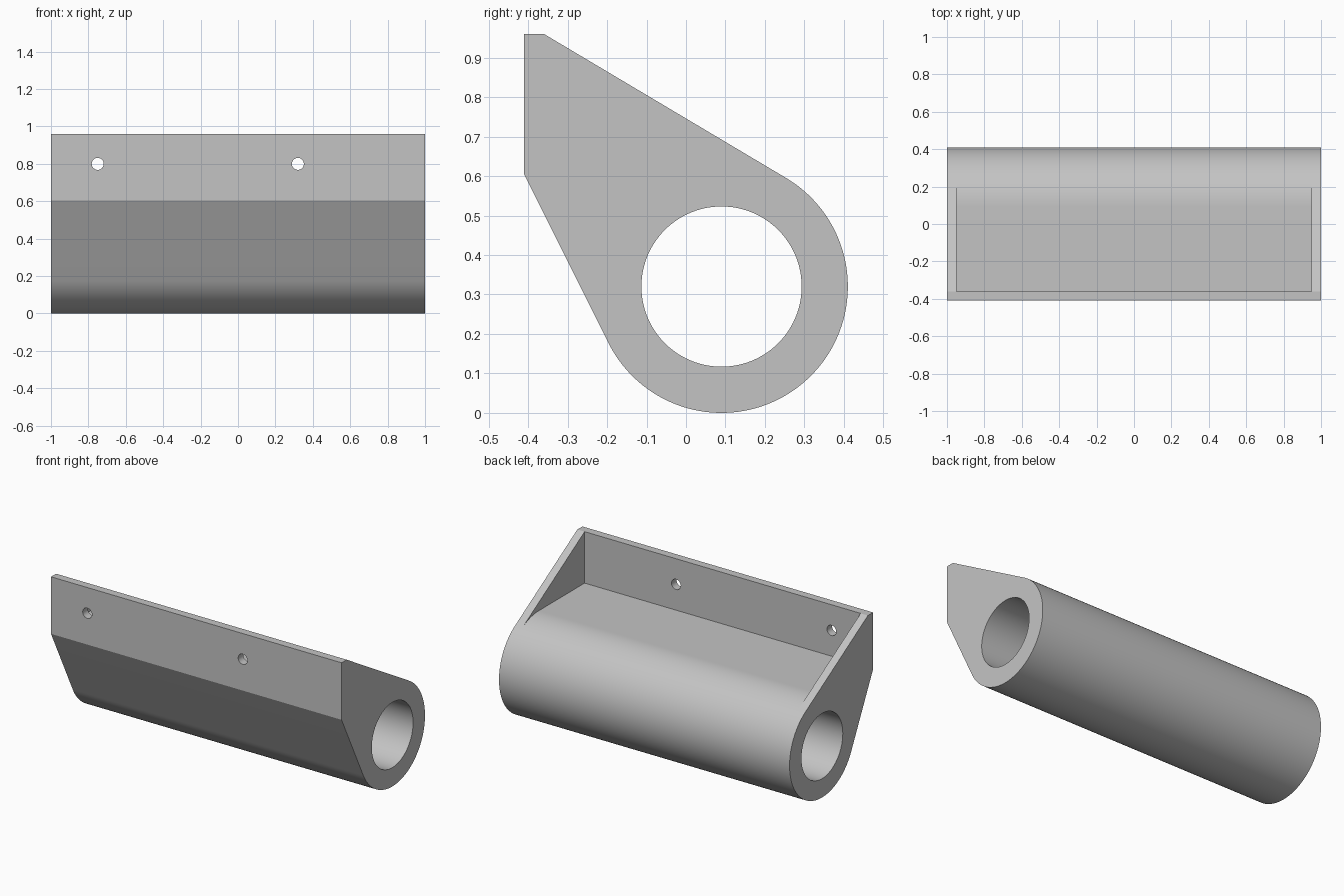
import bpy, bmesh
from math import sin, cos, radians, atan2, acos, hypot, pi

if "Cube" in bpy.data.objects:
    bpy.data.objects.remove(bpy.data.objects["Cube"])

CY, CZ, R = 0.09, 0.32, 0.32       # tube axis and outer radius
BORE, WALL, TOP = 0.203, 0.05, 0.96
FRONT, KINK = -0.41, 0.605

grey = bpy.data.materials.new("light grey")
grey.use_nodes = True
colour = (0.55, 0.55, 0.55, 1)
grey.diffuse_color = colour
grey.node_tree.nodes["Principled BSDF"].inputs["Base Color"].default_value = colour


def arc(r, a0, a1, n):
    """Points around the tube axis, angles in radians."""
    angles = [a0 + (a1 - a0) * i / n for i in range(n + 1)]
    return [(CY + r * cos(a), CZ + r * sin(a)) for a in angles]


def tangent(y, z, side):
    """Angle at which a line from a point touches the tube."""
    dy, dz = y - CY, z - CZ
    return atan2(dz, dy) + side * acos(R / hypot(dy, dz))


def prism(name, profile, half):
    """Extrude a (y, z) profile along x."""
    bm = bmesh.new()
    face = bm.faces.new([bm.verts.new((-half, y, z)) for y, z in profile])
    new = bmesh.ops.extrude_face_region(bm, geom=[face])["geom"]
    moved = [v for v in new if isinstance(v, bmesh.types.BMVert)]
    bmesh.ops.translate(bm, verts=moved, vec=(2 * half, 0, 0))
    bmesh.ops.recalc_face_normals(bm, faces=bm.faces)
    mesh = bpy.data.meshes.new(name)
    bm.to_mesh(mesh)
    bm.free()
    ob = bpy.data.objects.new(name, mesh)
    bpy.context.collection.objects.link(ob)
    mesh.materials.append(grey)
    return ob


def cut(target, cutter):
    mod = target.modifiers.new(cutter.name, "BOOLEAN")
    mod.operation, mod.solver, mod.object = "DIFFERENCE", "EXACT", cutter
    bpy.context.view_layer.objects.active = target
    bpy.ops.object.modifier_apply(modifier=mod.name)
    bpy.data.objects.remove(cutter)


# Solid bracket: round tube with tangent sides up to the mounting plate
upper = tangent(FRONT + WALL, TOP, -1)
lower = tangent(FRONT, KINK, 1)
while lower > upper:
    lower -= 2 * pi
outline = [(FRONT, KINK), (FRONT, TOP), (FRONT + WALL, TOP)]
bracket = prism("bracket", outline + arc(R, upper, lower, 96), 1)

# Pocket between the end plates, with a flat floor running into the tube
end = upper + radians(2)
pocket = [(FRONT + WALL, TOP + 0.2), (FRONT + WALL, CZ + R)]
pocket += arc(R, pi / 2, end, 16) + [(CY + 0.7 * cos(end), CZ + 0.7 * sin(end))]
cut(bracket, prism("pocket", pocket, 1 - WALL))

# Bore through the tube
cut(bracket, prism("bore", arc(BORE, 0, 2 * pi, 96)[:-1], 1.1))

# Screw holes in the mounting plate
for x in (-0.75, 0.32):
    bpy.ops.mesh.primitive_cylinder_add(vertices=32, radius=0.032, depth=0.2,
                                        location=(x, FRONT, 0.8), rotation=(pi / 2, 0, 0))
    hole = bpy.context.object
    hole.name = "screw_hole"
    hole.data.materials.append(grey)
    cut(bracket, hole)

bpy.ops.object.select_all(action="DESELECT")
bracket.select_set(True)
bpy.context.view_layer.objects.active = bracket
bpy.ops.object.shade_smooth_by_angle(angle=radians(20))
